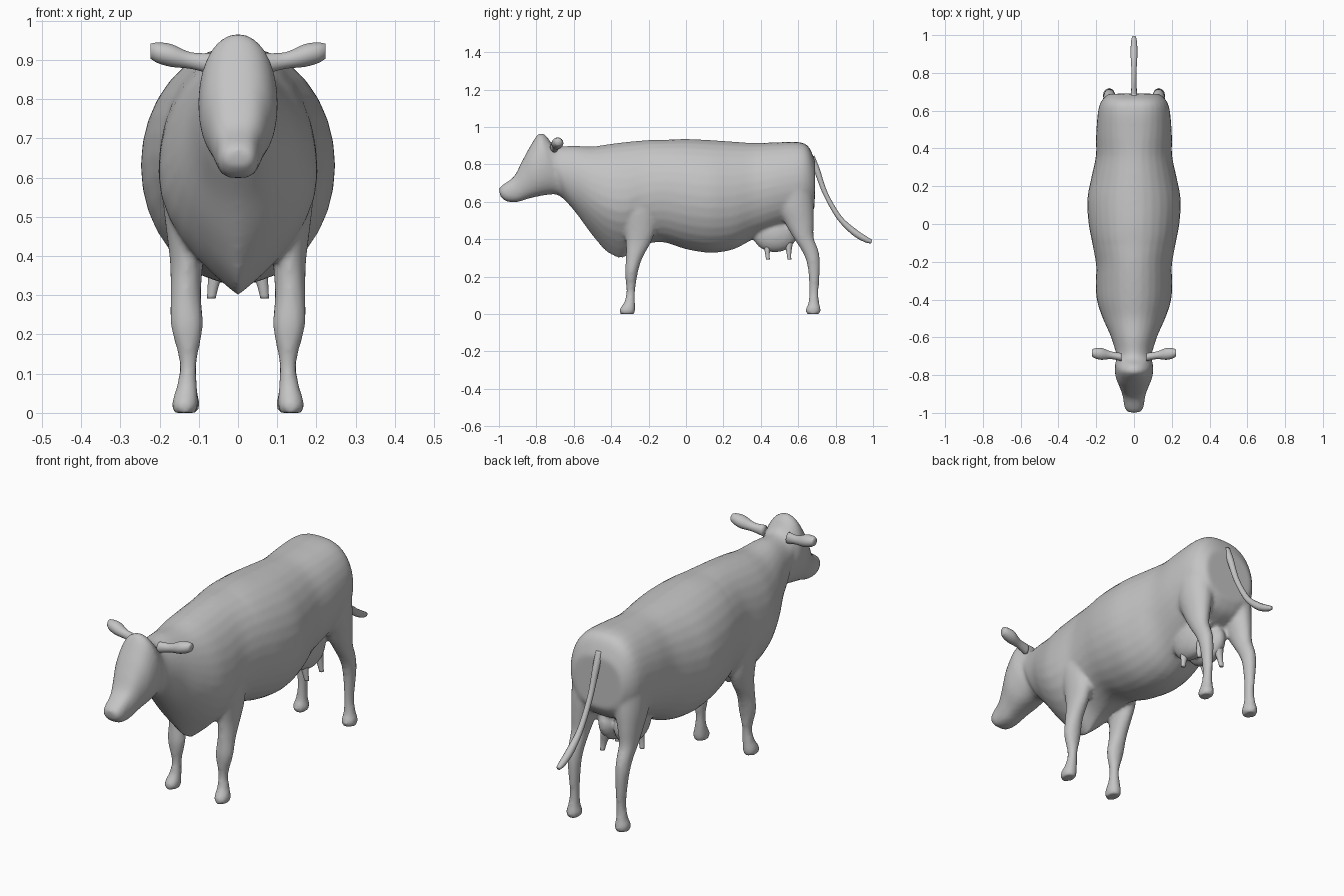
import bpy, bmesh, math
from mathutils import Vector

cube = bpy.data.objects.get("Cube")
if cube:
    bpy.data.objects.remove(cube, do_unlink=True)

# One plain grey hide colour
hide = bpy.data.materials.new("grey_hide")
hide.use_nodes = True
grey = (0.55, 0.55, 0.55, 1.0)
hide.diffuse_color = grey
shader = next(n for n in hide.node_tree.nodes if n.type == "BSDF_PRINCIPLED")
shader.inputs["Base Color"].default_value = grey
shader.inputs["Roughness"].default_value = 0.7

SIDES = 32


def smooth_rows(rows, steps):
    """Blend rows of numbers with a Catmull-Rom spline."""
    result = []
    last = len(rows) - 1
    for i in range(last):
        a, b, c, d = rows[max(i - 1, 0)], rows[i], rows[i + 1], rows[min(i + 2, last)]
        for k in range(steps):
            t = k / steps
            result.append([
                q + t / 2 * (r - p + t * (2 * p - 5 * q + 4 * r - s + t * (3 * (q - r) + s - p)))
                for p, q, r, s in zip(a, b, c, d)])
    result.append(rows[last])
    return result


def skin_rings(bm, rings):
    """Join closed rings of points into a capped tube."""
    loops = [[bm.verts.new(point) for point in ring] for ring in rings]
    for low, high in zip(loops, loops[1:]):
        for j in range(len(low)):
            k = (j + 1) % len(low)
            bm.faces.new((low[j], low[k], high[k], high[j]))
    bm.faces.new(loops[0][::-1])
    bm.faces.new(loops[-1])


def torso_ring(top_y, top_z, low_y, low_z, half_width, taper):
    """Upright section; a high taper pinches the underside to a keel."""
    top, low = Vector((0, top_y, top_z)), Vector((0, low_y, low_z))
    ring = []
    for j in range(SIDES):
        angle = math.tau * j / SIDES
        c, s = math.cos(angle), math.sin(angle)
        power = taper if s < 0 else min(taper, 1)
        point = low.lerp(top, (s + 1) / 2)
        point.x = math.copysign(abs(c) ** power, c) * half_width
        ring.append(point)
    return ring


def limb(bm, rows, u, v, side=1):
    """Tube through rows of centre and two radii, along axes u and v."""
    rings = []
    for x, y, z, ru, rv in smooth_rows(rows, 4):
        ring = []
        for j in range(SIDES):
            a = math.tau * j / SIDES
            p = Vector((x, y, z)) + Vector(u) * ru * math.cos(a) + Vector(v) * rv * math.sin(a)
            p.x *= side
            ring.append(p)
        rings.append(ring)
    skin_rings(bm, rings)


def finish(bm, name):
    bmesh.ops.recalc_face_normals(bm, faces=bm.faces[:])
    mesh = bpy.data.meshes.new(name)
    bm.to_mesh(mesh)
    bm.free()
    mesh.materials.append(hide)
    mesh.polygons.foreach_set("use_smooth", [True] * len(mesh.polygons))
    obj = bpy.data.objects.new(name, mesh)
    bpy.context.collection.objects.link(obj)
    return obj


X, Y, Z = (1, 0, 0), (0, 1, 0), (0, 0, 1)

# Head, neck and trunk: top y, top z, bottom y, bottom z, half width, taper
trunk = [
    (-1.0, .67, -.993, .63, .034, .7),
    (-.98, .69, -.96, .603, .05, .6),
    (-.92, .735, -.9, .6, .06, .6),
    (-.88, .81, -.84, .618, .077, .7),
    (-.84, .885, -.77, .633, .098, .8),
    (-.79, .962, -.7, .64, .1, .9),
    (-.75, .955, -.66, .62, .09, 1),
    (-.7, .9, -.63, .59, .1, 1),
    (-.6, .9, -.58, .53, .125, 1.1),
    (-.5, .896, -.5, .42, .165, 1.5),
    (-.4, .91, -.42, .33, .195, 2),
    (-.3, .922, -.34, .3, .203, 2),
    (-.2, .93, -.25, .36, .2, 1.4),
    (-.11, .932, -.13, .385, .217, 1),
    (0, .936, 0, .347, .24, 1),
    (.13, .93, .13, .328, .247, 1),
    (.25, .922, .25, .345, .225, 1),
    (.36, .915, .36, .4, .202, 1),
    (.48, .918, .48, .45, .2, .9),
    (.6, .92, .6, .49, .19, .8),
    (.655, .895, .655, .52, .17, .75),
    (.69, .82, .688, .57, .135, .75),
]

# Front legs, shoulder to hoof: centre and x, y radii
front_leg = [
    (.105, -.27, .7, .08, .11),
    (.122, -.255, .56, .07, .1),
    (.131, -.247, .45, .05, .083),
    (.131, -.255, .38, .042, .066),
    (.133, -.277, .3, .039, .044),
    (.13, -.292, .22, .041, .034),
    (.127, -.295, .13, .022, .024),
    (.13, -.3, .07, .026, .028),
    (.135, -.313, .025, .034, .042),
    (.135, -.313, 0, .03, .038),
]

# Hind legs, thigh to hoof
hind_leg = [
    (.1, .575, .72, .09, .1),
    (.115, .585, .58, .072, .098),
    (.125, .605, .49, .053, .078),
    (.13, .628, .41, .04, .055),
    (.13, .663, .34, .034, .045),
    (.13, .68, .28, .031, .036),
    (.128, .685, .2, .025, .029),
    (.127, .684, .12, .021, .025),
    (.13, .683, .06, .026, .029),
    (.132, .68, .025, .034, .041),
    (.132, .68, 0, .03, .037),
]

# Trunk, legs and udder are fused into one continuous skin
bm = bmesh.new()
skin_rings(bm, [torso_ring(*row) for row in smooth_rows(trunk, 4)])
for side in (-1, 1):
    limb(bm, front_leg, X, Y, side)
    limb(bm, hind_leg, X, Y, side)
    udder = bmesh.ops.create_uvsphere(bm, u_segments=24, v_segments=16, radius=1)["verts"]
    bmesh.ops.scale(bm, verts=udder, vec=(.06, .12, .1))
    bmesh.ops.translate(bm, verts=udder, vec=(side * .042, .475, .43))
body = finish(bm, "body_and_legs")
fuse = body.modifiers.new("fuse", "REMESH")
fuse.mode = "VOXEL"
fuse.voxel_size = .01
fuse.use_smooth_shade = True
relax = body.modifiers.new("relax", "SMOOTH")
relax.factor = .5
relax.iterations = 5

# Ears
bm = bmesh.new()
ear = [
    (.065, -.705, .89, .022, .027),
    (.12, -.695, .898, .02, .021),
    (.17, -.688, .911, .031, .029),
    (.205, -.685, .918, .027, .026),
    (.223, -.682, .922, .018, .019),
]
for side in (-1, 1):
    limb(bm, ear, Y, Z, side)
finish(bm, "ears")

# Teats
bm = bmesh.new()
for side in (-1, 1):
    for y in (.435, .55):
        limb(bm, [(.05, y, .38, .026, .022), (.062, y, .33, .015, .013),
                  (.068, y + .003, .292, .011, .01)], X, Y, side)
finish(bm, "teats")

# Tail: y, z, thickness
bm = bmesh.new()
tail = smooth_rows([(.67, .84, .018), (.7, .77, .016), (.745, .645, .013), (.82, .515, .014),
                    (.9, .438, .018), (.96, .4, .016), (.993, .387, .01)], 5)
rings = []
for i, (y, z, r) in enumerate(tail):
    before, after = tail[max(i - 1, 0)], tail[min(i + 1, len(tail) - 1)]
    across = Vector((0, before[1] - after[1], after[0] - before[0])).normalized()
    rings.append([Vector((r * math.cos(a), y, z)) + across * r * math.sin(a)
                  for a in (math.tau * j / 12 for j in range(12))])
skin_rings(bm, rings)
finish(bm, "tail")
